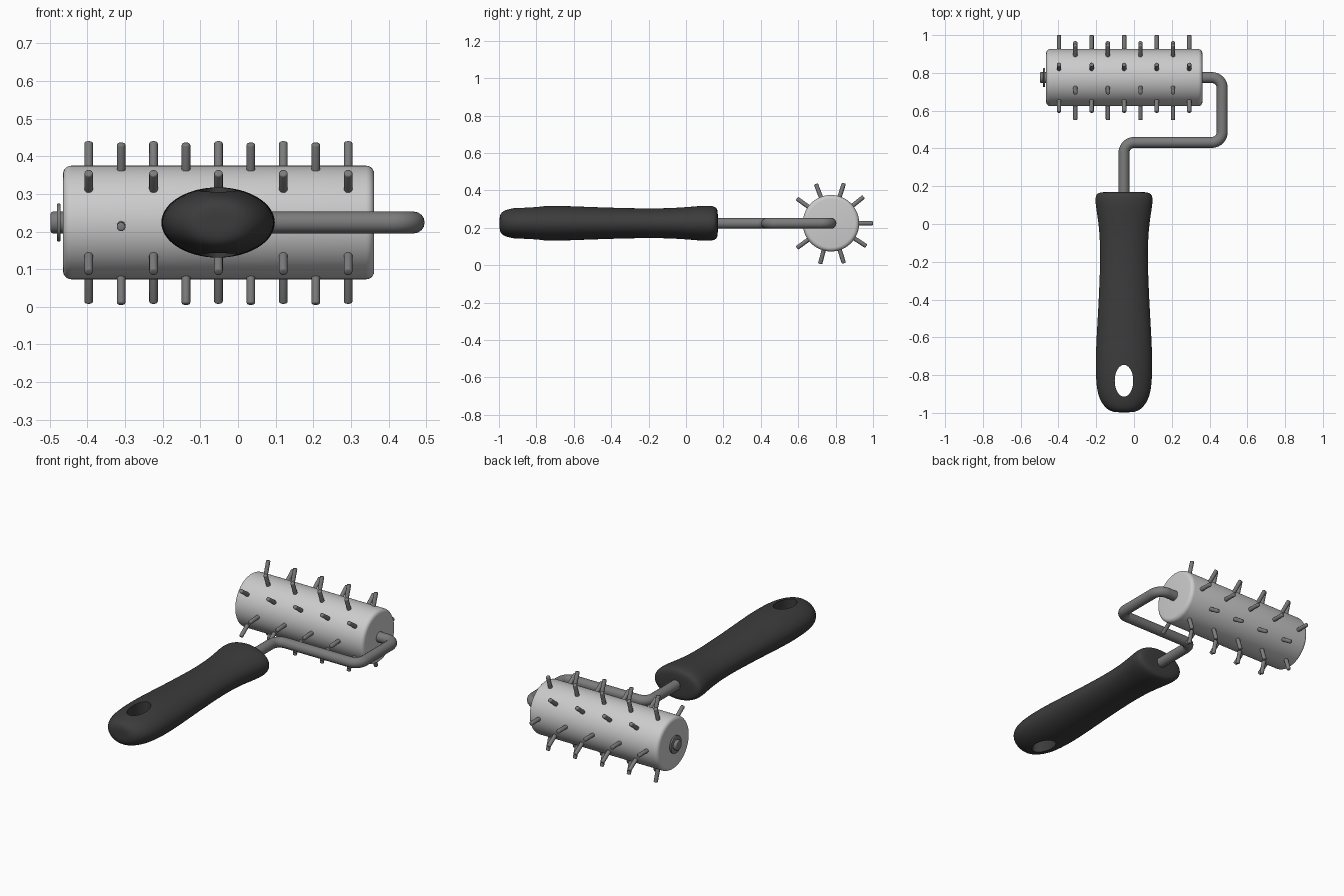
import bpy, bmesh, math
from mathutils import Vector, Matrix

if "Cube" in bpy.data.objects:
    bpy.data.objects.remove(bpy.data.objects["Cube"])

ZC = 0.224          # common centre height
RY = 0.775          # roller axis y
HX = -0.053         # handle axis x
DX = -0.052         # roller middle x


def material(name, v):
    m = bpy.data.materials.new(name)
    m.diffuse_color = (v, v, v, 1)
    m.use_nodes = True
    m.node_tree.nodes["Principled BSDF"].inputs["Base Color"].default_value = m.diffuse_color
    return m


steel = material("steel", 0.2)
rubber = material("rubber", 0.045)


def make(name, bm, mat=None):
    bmesh.ops.recalc_face_normals(bm, faces=bm.faces)
    me = bpy.data.meshes.new(name)
    bm.to_mesh(me)
    bm.free()
    ob = bpy.data.objects.new(name, me)
    bpy.context.collection.objects.link(ob)
    if mat:
        me.materials.append(mat)
    return ob


def smooth(ob, angle=35):
    bpy.ops.object.select_all(action='DESELECT')
    ob.select_set(True)
    bpy.context.view_layer.objects.active = ob
    bpy.ops.object.shade_smooth_by_angle(angle=math.radians(angle))


def lathe(bm, profile, matrix, seg):
    """Closed solid from (radius, height) points about local z."""
    rings = [[bm.verts.new(matrix @ Vector((r * math.cos(2 * math.pi * i / seg),
                                            r * math.sin(2 * math.pi * i / seg), h)))
              for i in range(seg)] for r, h in profile]
    for a, b in zip(rings, rings[1:]):
        for i in range(seg):
            j = (i + 1) % seg
            bm.faces.new((a[i], a[j], b[j], b[i]))
    bm.faces.new(rings[0][::-1])
    bm.faces.new(rings[-1])


def rounded(r, h0, h1, b, n=5, both=True):
    """Cylinder profile with rounded rims."""
    arc = [(r - b + b * math.sin(t), h1 - b + b * math.cos(t))
           for t in (math.pi / 2 * k / n for k in range(n, -1, -1))]
    low = [(p, h0 + h1 - q) for p, q in arc[::-1]] if both else [(r, h0)]
    return low + arc


def along_x(x):
    return Matrix.Translation((x, RY, ZC)) @ Matrix.Rotation(math.pi / 2, 4, 'Y')


# Roller drum
bm = bmesh.new()
lathe(bm, rounded(0.151, -0.465, 0.362, 0.022), along_x(0), 64)
smooth(make("roller_drum", bm))

# Spikes: alternating rows of five around the drum
bm = bmesh.new()
for k in range(9):
    x = DX + (k - 4) * 0.0862
    for j in range(5):
        a = math.radians(72 * j + (39 if k % 2 else 0))
        d = Vector((0, math.cos(a), math.sin(a)))
        m = Matrix.Translation((x, RY, ZC)) @ d.to_track_quat('Z', 'Y').to_matrix().to_4x4()
        lathe(bm, rounded(0.0115, 0.12, 0.225, 0.005, 3, False), m, 16)
smooth(make("roller_spikes", bm, steel))

# Retaining washer and axle tip
bm = bmesh.new()
lathe(bm, rounded(0.05, -0.481, -0.471, 0.002, 2), along_x(0), 40)
smooth(make("washer", bm, steel))
bm = bmesh.new()
lathe(bm, rounded(0.029, -0.498, -0.40, 0.007, 4), along_x(0), 32)
smooth(make("axle_tip", bm, steel))

# Bent rod frame with rounded corners
corners = [Vector(p) for p in ((-0.45, RY, ZC), (0.467, RY, ZC), (0.467, 0.432, ZC),
                               (HX, 0.432, ZC), (HX, 0.05, ZC))]
path, R = [corners[0]], 0.055
for p, c, n in zip(corners, corners[1:], corners[2:]):
    u, v = (p - c).normalized(), (n - c).normalized()
    o = c + (u + v) * R
    for k in range(11):
        t = math.pi / 2 * k / 10
        path.append(o - v * R * math.cos(t) - u * R * math.sin(t))
path.append(corners[-1])
cu = bpy.data.curves.new("rod_frame", 'CURVE')
cu.dimensions = '3D'
cu.bevel_depth = 0.029
cu.bevel_resolution = 6
cu.use_fill_caps = True
sp = cu.splines.new('POLY')
sp.points.add(len(path) - 1)
for pt, co in zip(sp.points, path):
    pt.co = (*co, 1)
cu.materials.append(steel)
bpy.context.collection.objects.link(bpy.data.objects.new("rod_frame", cu))

# Handle: elliptical sections (y, half width, half height)
sections = [(-0.997, 0.02, 0.015), (-0.996, 0.055, 0.042), (-0.983, 0.088, 0.063),
            (-0.95, 0.118, 0.076), (-0.90, 0.14, 0.085), (-0.83, 0.149, 0.091),
            (-0.72, 0.151, 0.095), (-0.60, 0.146, 0.091), (-0.45, 0.137, 0.085),
            (-0.30, 0.130, 0.081), (-0.18, 0.126, 0.079), (-0.06, 0.129, 0.082),
            (0.03, 0.139, 0.089), (0.10, 0.151, 0.095), (0.14, 0.153, 0.093),
            (0.162, 0.144, 0.086), (0.17, 0.115, 0.065), (0.17, 0.04, 0.03)]
bm = bmesh.new()
N = 32
rings = [[bm.verts.new((HX + w * math.cos(2 * math.pi * i / N), y,
                        ZC + h * math.sin(2 * math.pi * i / N))) for i in range(N)]
         for y, w, h in sections]
for a, b in zip(rings, rings[1:]):
    for i in range(N):
        j = (i + 1) % N
        bm.faces.new((a[i], a[j], b[j], b[i]))
bm.faces.new(rings[0])
bm.faces.new(rings[-1])
handle = make("handle", bm, rubber)

# Hanging hole cut through the handle
bm = bmesh.new()
lathe(bm, [(1, -0.2), (1, 0.2)],
      Matrix.Translation((HX, -0.83, ZC)) @ Matrix.Diagonal((0.049, 0.084, 1, 1)), 48)
cutter = make("hole_cutter", bm, rubber)
cutter.hide_render = True
handle.modifiers.new("soften", 'SUBSURF').levels = 2
cut = handle.modifiers.new("hole", 'BOOLEAN')
cut.operation, cut.object, cut.solver = 'DIFFERENCE', cutter, 'EXACT'
bpy.context.view_layer.objects.active = handle
for name in ("soften", "hole"):
    bpy.ops.object.modifier_apply(modifier=name)
bpy.data.objects.remove(cutter)
smooth(handle, 40)
